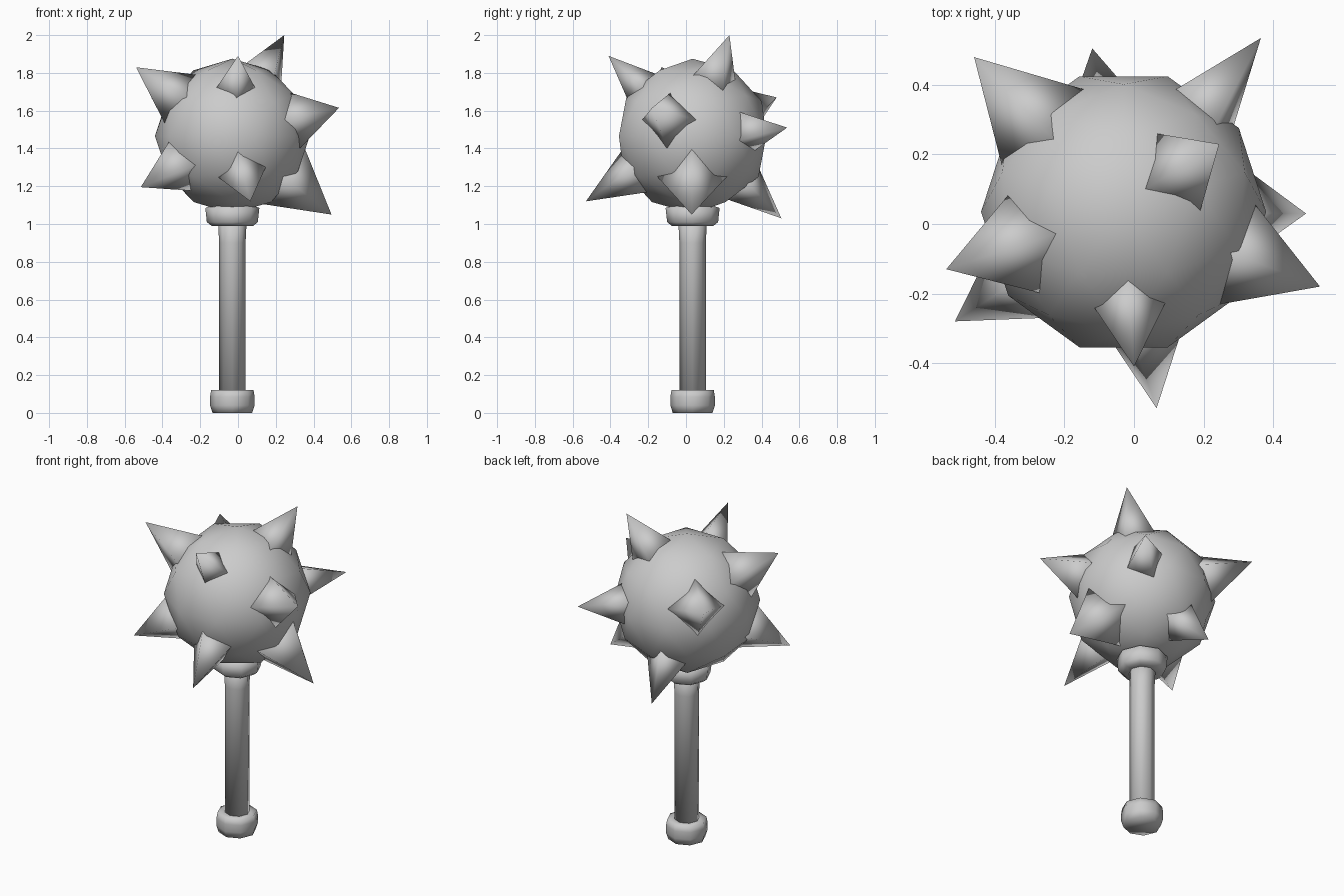
import bpy, bmesh
from math import radians, pi, cos, sin
from mathutils import Vector, Matrix

if "Cube" in bpy.data.objects:
    bpy.data.objects.remove(bpy.data.objects["Cube"], do_unlink=True)

metal = bpy.data.materials.new("grey_metal")
metal.use_nodes = True
GREY = (0.6, 0.6, 0.6, 1)
metal.diffuse_color = GREY
metal.node_tree.nodes["Principled BSDF"].inputs["Base Color"].default_value = GREY

AXIS = Vector((-0.03, 0.035, 0))
CENTRE = AXIS + Vector((0, 0, 1.465))
BASE = 0.28    # distance of the spike bases from the ball centre


def add_object(name, bm, matrix):
    for face in bm.faces:
        face.smooth = True
    mesh = bpy.data.meshes.new(name)
    bm.to_mesh(mesh)
    bm.free()
    mesh.materials.append(metal)
    obj = bpy.data.objects.new(name, mesh)
    obj.matrix_world = matrix
    bpy.context.collection.objects.link(obj)
    return obj


def turned(name, profile, sides=8):
    """Lathe a (radius, height) profile around the handle axis, capped at both ends."""
    bm = bmesh.new()
    rings = [[bm.verts.new((r * cos(2 * pi * i / sides), r * sin(2 * pi * i / sides), z))
              for i in range(sides)] for r, z in profile]
    for low, high in zip(rings, rings[1:]):
        for i in range(sides):
            j = (i + 1) % sides
            bm.faces.new((low[i], low[j], high[j], high[i]))
    bm.faces.new(rings[0][::-1])
    bm.faces.new(rings[-1])
    add_object(name, bm, Matrix.Translation(AXIS))


def spike(name, tip, slope, twist=0):
    """Four-sided spike pointing away from the ball centre, one ridge facing up."""
    axis = Vector(tip) - CENTRE
    depth = axis.length - BASE
    axis.normalize()
    up = (Vector((0, 0, 1)) - axis * axis.z).normalized()
    turn = Matrix((up, axis.cross(up), axis)).transposed().to_4x4()
    bm = bmesh.new()
    bmesh.ops.create_cone(bm, segments=4, cap_ends=True, radius1=slope * depth,
                          radius2=0, depth=depth)
    bmesh.ops.remove_doubles(bm, verts=bm.verts, dist=0.0001)
    # create_cone puts its first corner on an axis, so no extra turn is needed
    place = Matrix.Translation(CENTRE + axis * (BASE + depth / 2))
    add_object(name, bm, place @ turn @ Matrix.Rotation(radians(twist), 4, "Z"))


# Handle, pommel and collar
turned("handle", [(0.07, 0.08), (0.07, 0.9), (0.077, 1.04)])
turned("pommel", [(0.105, 0), (0.118, 0.04), (0.118, 0.085), (0.112, 0.12), (0.07, 0.12)])
turned("collar", [(0.07, 0.99), (0.11, 0.99), (0.135, 1.01), (0.143, 1.085), (0.1, 1.1)])

# Ball head
ball = bmesh.new()
bmesh.ops.create_icosphere(ball, subdivisions=2, radius=0.41)
add_object("ball_head", ball, Matrix.Translation(CENTRE) @ Matrix.Rotation(radians(90), 4, "Z"))

# Spikes: tip position, slope, twist
spike("spike_upper_right", (-0.54, -0.13, 1.83), 0.52)
spike("spike_upper_front", (0, -0.41, 1.89), 0.42)
spike("spike_top", (0.245, 0.23, 2.0), 0.48, -8)
spike("spike_left", (0.535, -0.18, 1.615), 0.58)
spike("spike_lower_left", (0.495, 0.03, 1.05), 0.57)
spike("spike_lower_front", (0.065, -0.53, 1.12), 0.43, 15)
spike("spike_lower_right", (-0.515, -0.28, 1.195), 0.54)
spike("spike_back_right", (-0.46, 0.48, 1.67), 0.54)
spike("spike_lower_back", (-0.12, 0.505, 1.03), 0.43)
spike("spike_back_left", (0.365, 0.535, 1.51), 0.43, 28)
